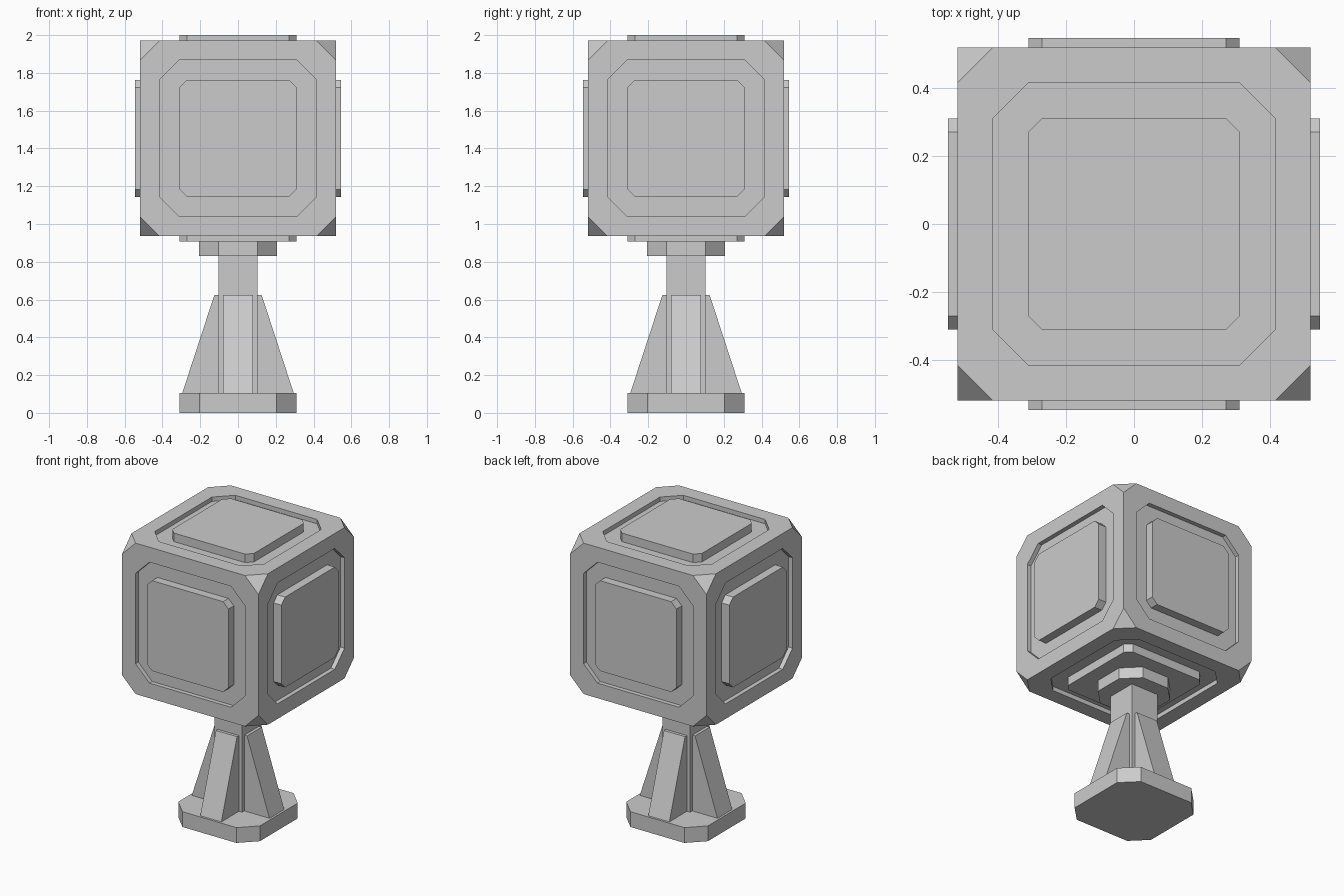
import bpy, bmesh
from math import pi
from mathutils import Matrix, Vector
from itertools import product

cube = bpy.data.objects.get("Cube")
if cube:
    bpy.data.objects.remove(cube, do_unlink=True)

grey = bpy.data.materials.new("plain_grey")
grey.use_nodes = True
COLOUR = (0.6, 0.6, 0.6, 1)
grey.diffuse_color = COLOUR
grey.node_tree.nodes["Principled BSDF"].inputs["Base Color"].default_value = COLOUR

HEAD_Z = 1.4535      # centre of the big block
HALF = 0.518         # half width of the block
RECESS = 0.03        # depth of the sunken panels


def finish(name, bm, matrix=None):
    """Turn a bmesh into a flat shaded grey object."""
    bmesh.ops.recalc_face_normals(bm, faces=bm.faces)
    mesh = bpy.data.meshes.new(name)
    bm.to_mesh(mesh)
    bm.free()
    mesh.materials.append(grey)
    obj = bpy.data.objects.new(name, mesh)
    bpy.context.collection.objects.link(obj)
    if matrix:
        obj.matrix_world = matrix
    return obj


def clipped_square(half, cut):
    """Square outline whose corners are cut off."""
    a, b = half, half - cut
    return [(a, -b), (a, b), (b, a), (-b, a), (-a, b), (-a, -b), (-b, -a), (b, -a)]


def prism(name, outline, bottom, top, matrix=None):
    """Extrude an outline along its local z."""
    bm = bmesh.new()
    face = bm.faces.new([bm.verts.new((x, y, bottom)) for x, y in outline])
    ext = bmesh.ops.extrude_face_region(bm, geom=[face], use_keep_orig=True)
    verts = [v for v in ext["geom"] if isinstance(v, bmesh.types.BMVert)]
    bmesh.ops.translate(bm, verts=verts, vec=(0, 0, top - bottom))
    return finish(name, bm, matrix)


# Block with cut corners
bm = bmesh.new()
for signs in product((-1, 1), repeat=3):
    for axis in range(3):
        p = Vector(signs) * HALF
        p[axis] *= 1 - 0.103 / HALF
        bm.verts.new(p)
bmesh.ops.convex_hull(bm, input=bm.verts)
bmesh.ops.dissolve_limit(bm, angle_limit=0.01, verts=bm.verts, edges=bm.edges)
bmesh.ops.recalc_face_normals(bm, faces=bm.faces)

# Sunken panel on every side of the block
sides = [f for f in bm.faces if len(f.verts) == 8]
for depth in (0, RECESS):
    bmesh.ops.inset_individual(bm, faces=sides, thickness=0.05)
    for face in sides:
        n = max(range(3), key=lambda i: abs(face.normal[i]))
        sign = 1 if face.normal[n] > 0 else -1
        for v in face.verts:
            u, w = sorted((i for i in range(3) if i != n), key=lambda i: abs(v.co[i]))
            v.co[u] = 0.31 if v.co[u] > 0 else -0.31
            v.co[w] = 0.415 if v.co[w] > 0 else -0.415
            v.co[n] = sign * (HALF - depth)
finish("block", bm, Matrix.Translation((0, 0, HEAD_Z)))

# Raised plate in each panel
turns = {"top": (0, "X"), "bottom": (pi, "X"), "front": (pi / 2, "X"),
         "back": (-pi / 2, "X"), "left": (pi / 2, "Y"), "right": (-pi / 2, "Y")}
for side, (angle, axis) in turns.items():
    place = Matrix.Translation((0, 0, HEAD_Z)) @ Matrix.Rotation(angle, 4, axis)
    prism(side + "_plate", clipped_square(0.31, 0.04), HALF - RECESS, 0.5465, place)

# Pedestal
prism("base", clipped_square(0.31, 0.105), 0, 0.105)
prism("collar", clipped_square(0.207, 0.105), 0.83, 0.907)
prism("post", [(-0.104, -0.104), (0.104, -0.104), (0.104, 0.104), (-0.104, 0.104)], 0.105, 0.83)

# Sloping braces around the post
brace = [(0.1, 0.105), (0.295, 0.105), (0.125, 0.625), (0.1, 0.625)]
for i, side in enumerate(("left", "back", "right", "front")):
    place = Matrix.Rotation(i * pi / 2, 4, "Z") @ Matrix.Rotation(pi / 2, 4, "X")
    prism(side + "_brace", brace, -0.08, 0.08, place)
